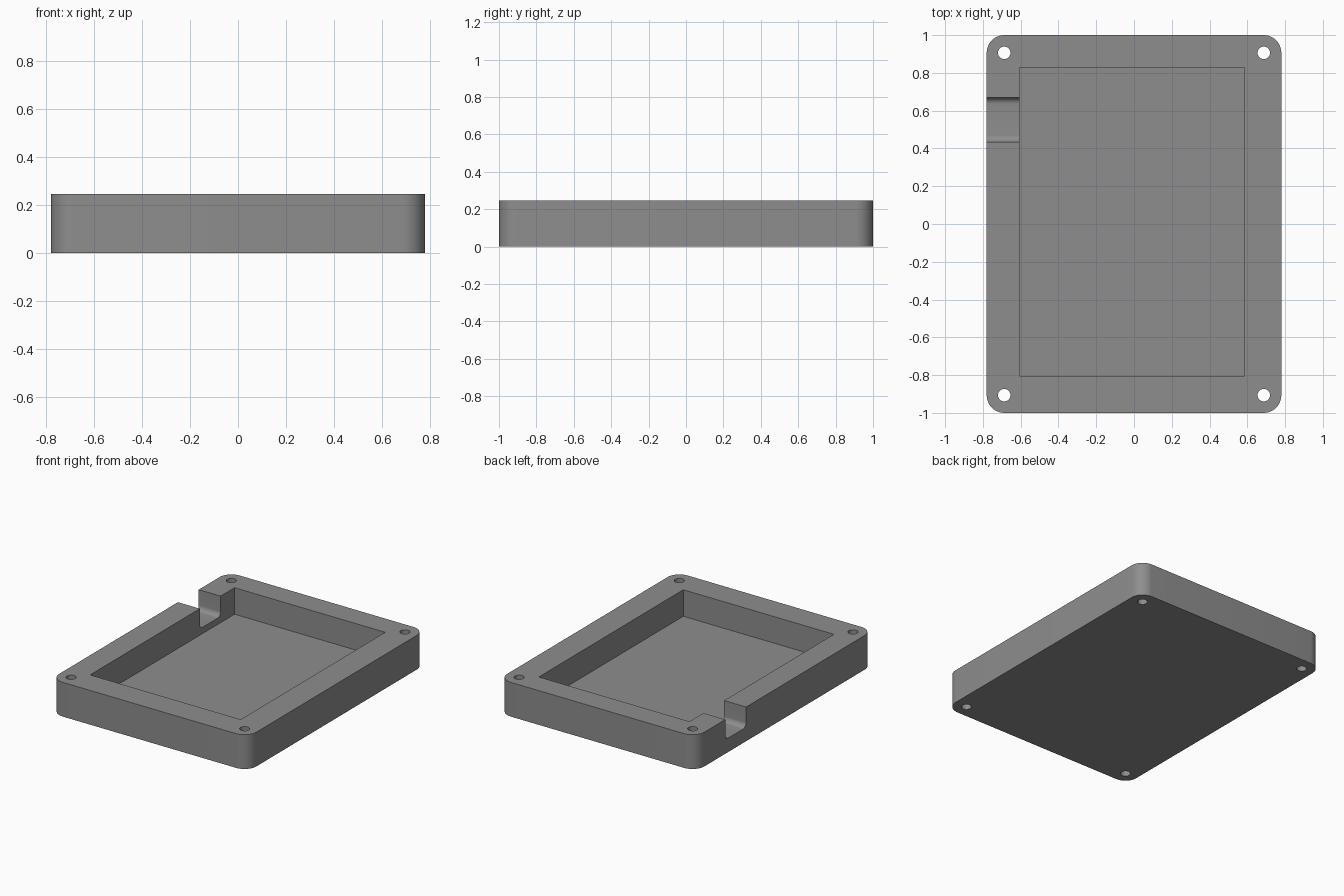
import bpy, bmesh, math
from mathutils import Matrix

if "Cube" in bpy.data.objects:
    bpy.data.objects.remove(bpy.data.objects["Cube"])

W, D, H = 0.78, 1.0, 0.245       # half width, half depth, height
R = 0.094                        # corner radius
FLOOR = 0.055                    # pocket floor height

grey = bpy.data.materials.new("grey plastic")
grey.diffuse_color = (0.27, 0.27, 0.27, 1)
grey.use_nodes = True
grey.node_tree.nodes["Principled BSDF"].inputs["Base Color"].default_value = grey.diffuse_color


def rounded(x0, x1, y0, y1, r, n):
    """Outline of a rectangle with rounded corners."""
    pts = []
    for i, (cx, cy) in enumerate([(x1 - r, y1 - r), (x0 + r, y1 - r),
                                  (x0 + r, y0 + r), (x1 - r, y0 + r)]):
        for k in range(n + 1):
            a = math.pi / 2 * (i + k / n)
            pts.append((cx + r * math.cos(a), cy + r * math.sin(a)))
    return pts


def prism(name, pts, z0, z1, turn=None):
    """Extrude a 2D outline from z0 to z1, then optionally reorient it."""
    bm = bmesh.new()
    face = bm.faces.new([bm.verts.new((x, y, z0)) for x, y in pts])
    top = bmesh.ops.extrude_face_region(bm, geom=[face])["geom"]
    bmesh.ops.translate(bm, vec=(0, 0, z1 - z0),
                        verts=[v for v in top if isinstance(v, bmesh.types.BMVert)])
    if turn:
        bmesh.ops.transform(bm, matrix=turn, verts=bm.verts)
    bmesh.ops.recalc_face_normals(bm, faces=bm.faces)
    mesh = bpy.data.meshes.new(name)
    bm.to_mesh(mesh)
    bm.free()
    mesh.materials.append(grey)
    ob = bpy.data.objects.new(name, mesh)
    bpy.context.collection.objects.link(ob)
    return ob


# Solid tray block with rounded vertical corners
tray = prism("tray", rounded(-W, W, -D, D, R, 12), 0, H)

# Main pocket
cutters = [prism("pocket_cutter", [(-0.607, -0.805), (0.585, -0.805),
                                   (0.585, 0.828), (-0.607, 0.828)], FLOOR, 0.5)]

# Cable notch through the left wall: outline in (y, z), extruded along x
to_x = Matrix(((0, 0, 1, 0), (1, 0, 0, 0), (0, 1, 0, 0), (0, 0, 0, 1)))
cutters.append(prism("notch_cutter", rounded(0.435, 0.67, 0.10, 0.5, 0.035, 8),
                     -0.9, -0.5, to_x))

# Screw holes in the four corners
for sx in (-1, 1):
    for sy in (-1, 1):
        circle = [(sx * 0.687 + 0.033 * math.cos(i * math.tau / 32),
                   sy * 0.906 + 0.033 * math.sin(i * math.tau / 32)) for i in range(32)]
        cutters.append(prism("screw_hole_cutter", circle, -0.1, 0.5))

# Cut everything out of the block
bpy.context.view_layer.objects.active = tray
tray.select_set(True)
for c in cutters:
    mod = tray.modifiers.new("cut", 'BOOLEAN')
    mod.operation = 'DIFFERENCE'
    mod.solver = 'EXACT'
    mod.object = c
    bpy.ops.object.modifier_apply(modifier=mod.name)
    bpy.data.objects.remove(c)

bpy.ops.object.shade_smooth_by_angle(angle=math.radians(30))
